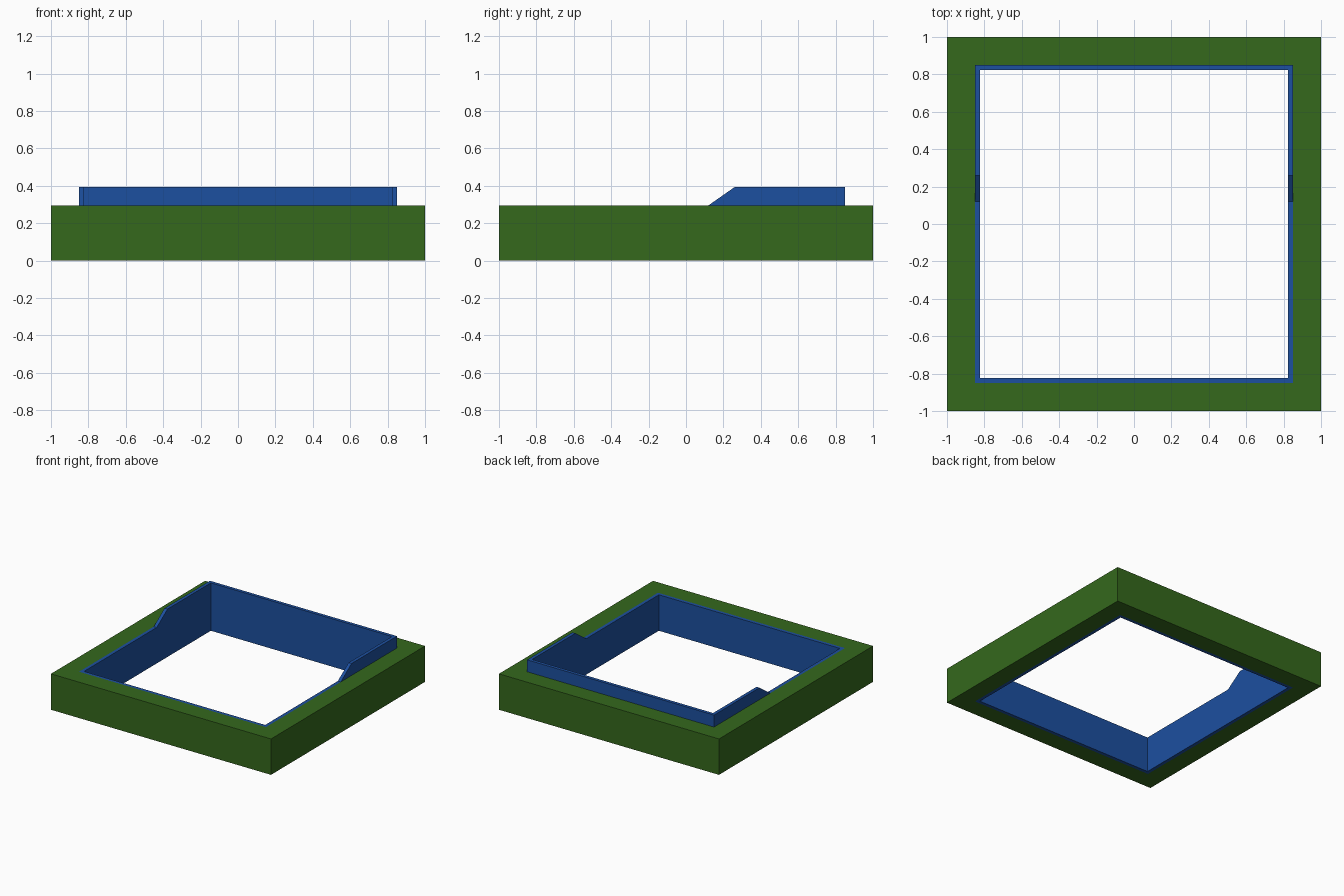
import bpy, bmesh

if "Cube" in bpy.data.objects:
    bpy.data.objects.remove(bpy.data.objects["Cube"])

BASE_H, WALL_H = 0.295, 0.393
RAMP_LOW, RAMP_HIGH = 0.12, 0.26


def plan(h, steps):
    """Square outline of half-size h; steps are extra y stations on the sides."""
    ys = [-h, *steps, h]
    return [(h, y) for y in ys] + [(-h, y) for y in reversed(ys)]


def ring(name, outer, inner, heights, color, steps=()):
    """Square frame with a top height for each y station."""
    bm = bmesh.new()
    tops = list(heights) + list(reversed(heights))
    loops = []
    for h, top in ((outer, True), (inner, True), (inner, False), (outer, False)):
        loops.append([bm.verts.new((x, y, z if top else 0.0))
                      for (x, y), z in zip(plan(h, steps), tops)])
    n = len(tops)
    for a in range(4):
        la, lb = loops[a], loops[(a + 1) % 4]
        for i in range(n):
            j = (i + 1) % n
            bm.faces.new((la[i], la[j], lb[j], lb[i]))
    bmesh.ops.recalc_face_normals(bm, faces=bm.faces[:])
    me = bpy.data.meshes.new(name)
    bm.to_mesh(me)
    bm.free()
    mat = bpy.data.materials.new(name + "_paint")
    mat.diffuse_color = color
    mat.use_nodes = True
    mat.node_tree.nodes["Principled BSDF"].inputs["Base Color"].default_value = mat.diffuse_color
    me.materials.append(mat)
    ob = bpy.data.objects.new(name, me)
    bpy.context.collection.objects.link(ob)
    return ob


# Wide green surround
ring("outer_frame", 1.0, 0.85, [BASE_H, BASE_H], (0.035, 0.14, 0.012, 1))

# Thin blue lining, raised at the back with sloped ends
ring("inner_lining", 0.85, 0.823, [BASE_H, BASE_H, WALL_H, WALL_H],
     (0.012, 0.08, 0.35, 1), steps=(RAMP_LOW, RAMP_HIGH))
